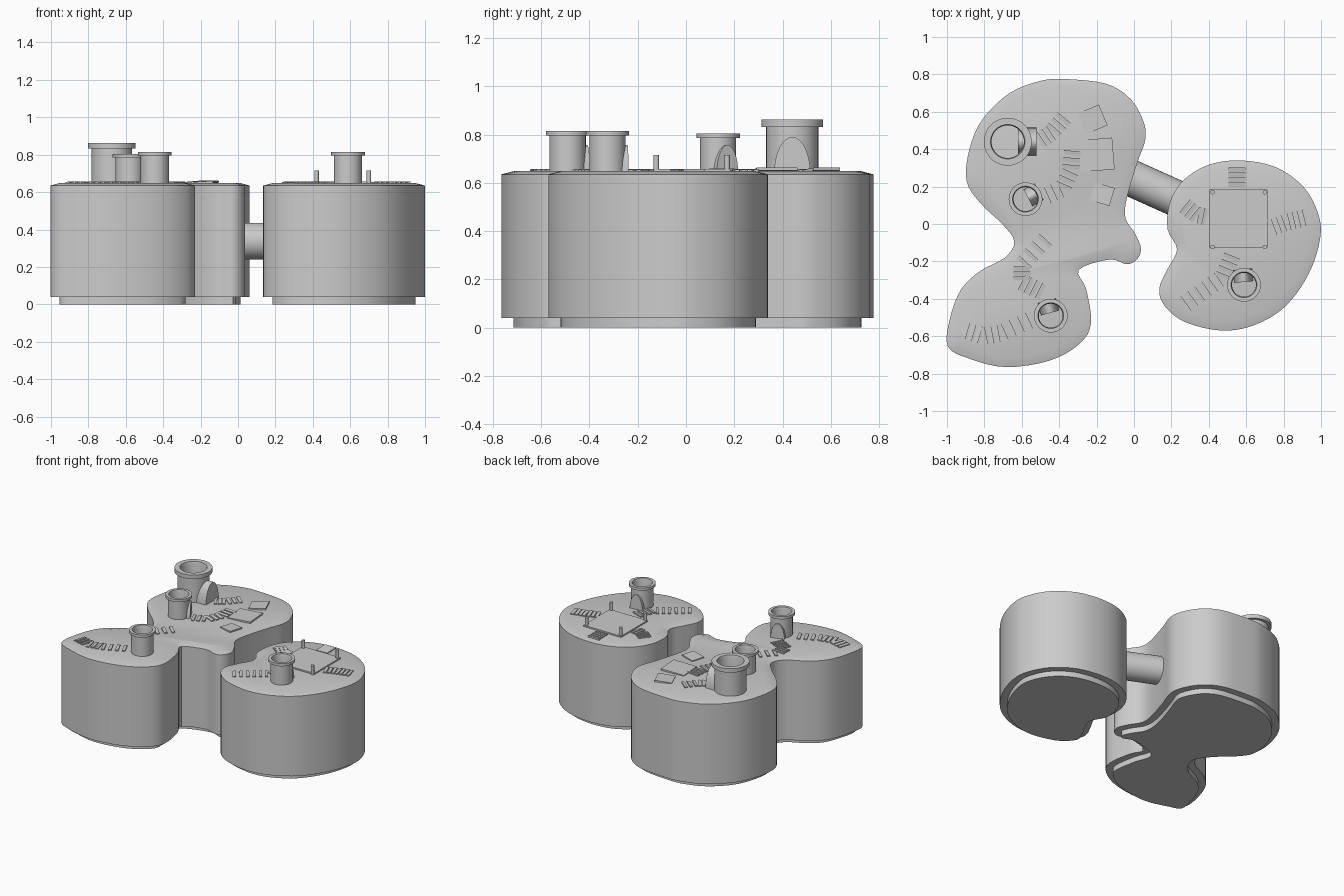
import bpy, bmesh, math
from mathutils import Vector

if "Cube" in bpy.data.objects:
    bpy.data.objects.remove(bpy.data.objects["Cube"])


def make(name, verts, faces):
    me = bpy.data.meshes.new(name)
    bm = bmesh.new()
    vs = [bm.verts.new(v) for v in verts]
    for f in faces:
        bm.faces.new([vs[i] for i in f])
    bmesh.ops.recalc_face_normals(bm, faces=bm.faces)
    bm.to_mesh(me)
    bm.free()
    ob = bpy.data.objects.new(name, me)
    bpy.context.collection.objects.link(ob)
    bpy.ops.object.select_all(action='DESELECT')
    ob.select_set(True)
    bpy.context.view_layer.objects.active = ob
    bpy.ops.object.shade_smooth_by_angle(angle=math.radians(32))
    return ob


def loft(name, rings, cap=True):
    n = len(rings[0])
    verts = [v for r in rings for v in r]
    faces = []
    pairs = len(rings) - 1 if cap else len(rings)
    for k in range(pairs):
        a, b = k * n, ((k + 1) % len(rings)) * n
        faces += [(a + i, a + (i + 1) % n, b + (i + 1) % n, b + i) for i in range(n)]
    if cap:
        faces += [list(range(n))[::-1], list(range(len(verts) - n, len(verts)))]
    return make(name, verts, faces)


def inset(pts, d):
    # clockwise outline, moved inwards
    out = []
    for i, p in enumerate(pts):
        t = (Vector(pts[(i + 1) % len(pts)]) - Vector(pts[i - 1])).normalized()
        out.append((p[0] + t.y * d, p[1] - t.x * d))
    return out


def spline(pts, z, sub=4):
    out, n = [], len(pts)
    for i in range(n):
        a, b, c, d = (Vector(pts[(i + k) % n]) for k in (-1, 0, 1, 2))
        for s in range(sub):
            t = s / sub
            p = 0.5 * (2 * b + (c - a) * t + (2 * a - 5 * b + 4 * c - d) * t * t
                       + (3 * b - a - 3 * c + d) * t ** 3)
            out.append((p.x, p.y, z))
    return out


def blob(name, pts):
    levels = [(0.05, 0), (0.05, 0.04), (0, 0.04), (0, 0.635), (0.05, 0.648)]
    loft(name, [spline(inset(pts, d), z) for d, z in levels])


# Two organic building masses with recessed plinths
large = [(-.37, .775), (-.15, .75), (-.02, .67), (.05, .55), (.06, .45), (.015, .32),
         (-.04, .13), (-.045, .03), (.005, -.05), (.037, -.13), (.015, -.19), (-.04, -.215),
         (-.13, -.19), (-.295, -.245), (-.255, -.35), (-.23, -.53), (-.29, -.64),
         (-.45, -.73), (-.685, -.765), (-.88, -.72), (-.995, -.655), (-.985, -.51),
         (-.925, -.35), (-.82, -.25), (-.69, -.18), (-.64, -.095), (-.70, -.005),
         (-.82, .11), (-.895, .23), (-.88, .40), (-.81, .56), (-.665, .70), (-.5, .765)]
small = [(.565, .34), (.755, .305), (.905, .20), (.985, .055), (.995, -.08), (.935, -.265),
         (.81, -.44), (.645, -.54), (.47, -.57), (.275, -.525), (.165, -.44), (.135, -.345),
         (.18, -.24), (.23, -.135), (.18, -.03), (.19, .11), (.26, .23), (.395, .315)]
blob("large_block", large)
blob("small_block", small)


def circle(x, y, r, z, n=40):
    return [(x + r * math.cos(2 * math.pi * i / n), y + r * math.sin(2 * math.pi * i / n), z)
            for i in range(n)]


# Round bridge tube between the masses
a, b = Vector((-.08, .275, .338)), Vector((.32, .095, .338))
side = (b - a).normalized().cross(Vector((0, 0, 1)))
ring = [side * .098 * math.cos(t * math.pi / 16) + Vector((0, 0, .098 * math.sin(t * math.pi / 16)))
        for t in range(32)]
loft("bridge_tube", [[a + r for r in ring], [b + r for r in ring]])


# Hollow rimmed towers, each with an arched doorway
def tower(name, x, y, top, r, rim, inner, rim_h, door_deg, d0, d1, w, h):
    prof = [(r, .63), (r, top - rim_h), (rim, top - rim_h), (rim, top),
            (inner + .005, top), (inner, top - .02), (inner, .63)]
    loft(name, [circle(x, y, pr, z) for pr, z in prof], cap=False)
    u = Vector((math.cos(math.radians(door_deg)), math.sin(math.radians(door_deg)), 0))
    s = Vector((-u.y, u.x, 0))
    arch = [s * w * math.cos(t * math.pi / 16) + Vector((x, y, .64 + h * math.sin(t * math.pi / 16)))
            for t in range(17)]
    loft(name + "_door", [[p + u * d0 for p in arch], [p + u * d1 for p in arch]])


tower("tower_big", -.675, .44, .862, .108, .128, .087, .03, 0, .055, .155, .075, .15)
for nm, x, y, top, deg in (("tower_mid", -.58, .133, .805, 28),
                           ("tower_front", -.445, -.49, .815, 105),
                           ("tower_right", .588, -.325, .815, 95)):
    tower(nm, x, y, top, .075, .09, .064, .02, deg, .015, .083, .05, .117)


def slab(name, x, y, z, sx, sy, sz, rot, tilt=0):
    c, s = math.cos(rot), math.sin(rot)
    rings = []
    for k in (-1, 1):
        rings.append([(x + c * i * sx / 2 - s * j * sy / 2, y + s * i * sx / 2 + c * j * sy / 2,
                       z + k * sz / 2 + tilt * i * sx / 2)
                      for i, j in ((-1, -1), (1, -1), (1, 1), (-1, 1))])
    return loft(name, rings)


# Flights of shallow steps following short paths over the roofs
def steps(name, path, n, width=.09):
    pts = [Vector(p) for p in path]
    seg = len(pts) - 1
    for i in range(n):
        f = i / (n - 1) * seg
        k = min(int(f), seg - 1)
        p = pts[k].lerp(pts[k + 1], f - k)
        d = pts[k + 1] - pts[k]
        slab(f"{name}_{i}", p.x, p.y, .649, .022, width, .012, math.atan2(d.y, d.x), .15)


steps("front_steps", [(-.90, -.57), (-.80, -.60), (-.70, -.58), (-.57, -.52)], 10)
steps("neck_steps", [(-.50, -.36), (-.60, -.31), (-.60, -.22), (-.48, -.09)], 11)
steps("mid_steps", [(-.47, .15), (-.38, .19), (-.34, .28), (-.33, .38)], 9)
steps("back_steps", [(-.50, .45), (-.44, .49), (-.38, .56)], 6)
steps("court_steps_front", [(.27, -.43), (.38, -.35), (.48, -.28), (.52, -.18)], 10)
steps("court_steps_right", [(.74, -.02), (.82, .01), (.90, .03)], 7)
steps("court_steps_left", [(.38, .04), (.33, .05), (.28, .09)], 5)
steps("court_steps_back", [(.55, .21), (.55, .29)], 4)

# Flat roof terraces
slab("terrace_a", -.22, .56, .652, .12, .12, .012, .4, .08)
slab("terrace_b", -.20, .37, .652, .18, .17, .012, .08, .05)
slab("terrace_c", -.17, .16, .652, .11, .10, .010, -.3, .06)

# Square court with four corner posts
slab("court", .56, .03, .651, .31, .31, .014, 0)
for x in (.42, .70):
    for y in (.17, -.123):
        loft("court_post", [circle(x, y, .012, z, 12) for z in (.64, .715)])
